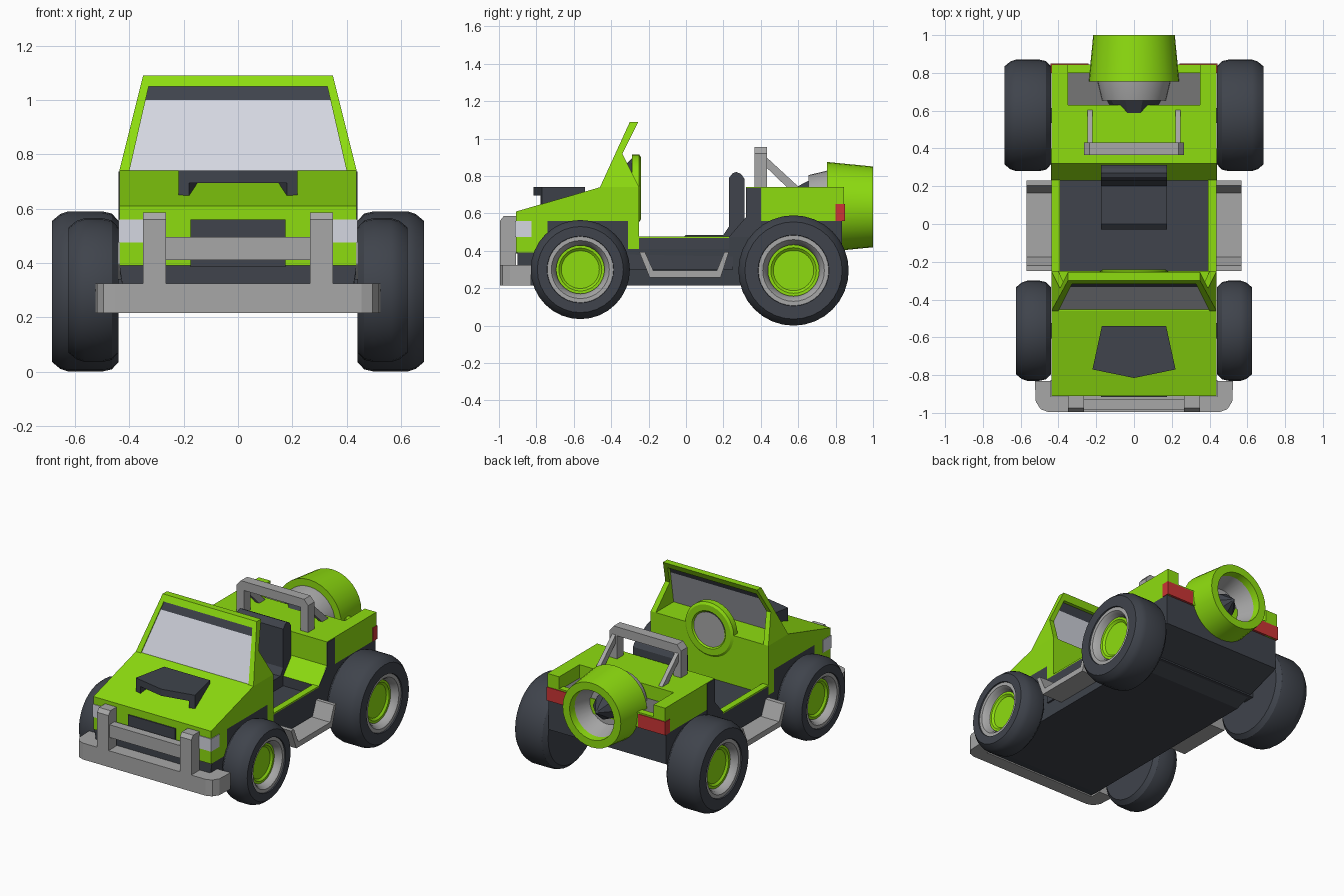
import bpy, bmesh, math
from mathutils import Vector

if "Cube" in bpy.data.objects:
    bpy.data.objects.remove(bpy.data.objects["Cube"])


def material(name, r, g, b):
    m = bpy.data.materials.new(name)
    m.use_nodes = True
    m.diffuse_color = (r, g, b, 1)
    m.node_tree.nodes["Principled BSDF"].inputs["Base Color"].default_value = (r, g, b, 1)
    return m


GREEN = material("lime_green", .27, .72, .005)
DARK = material("charcoal", .05, .057, .072)
GRAY = material("light_gray", .39, .39, .39)
MID = material("mid_gray", .18, .18, .18)
GLASS = material("pale_glass", .66, .68, .75)
RED = material("red", .6, .035, .035)


def finish(name, bm, mat, smooth=False):
    bmesh.ops.recalc_face_normals(bm, faces=bm.faces[:])
    me = bpy.data.meshes.new(name)
    bm.to_mesh(me)
    bm.free()
    me.materials.append(mat)
    ob = bpy.data.objects.new(name, me)
    bpy.context.collection.objects.link(ob)
    if smooth:
        me.shade_smooth()
        me.set_sharp_from_angle(angle=math.radians(28))
    return ob


def prism(name, pts, a, b, mat, axis="x", warp=None):
    """Extrude a closed outline along one axis from a to b."""
    place = {"x": lambda p, t: (t, p[0], p[1]),
             "y": lambda p, t: (p[0], t, p[1]),
             "z": lambda p, t: (p[0], p[1], t)}[axis]
    bm = bmesh.new()
    face = bm.faces.new([bm.verts.new(place(p, a)) for p in pts])
    ext = bmesh.ops.extrude_face_region(bm, geom=[face])
    step = Vector(place((0, 0), b - a))
    for v in ext["geom"]:
        if isinstance(v, bmesh.types.BMVert):
            v.co += step
    if warp:
        for v in bm.verts:
            v.co.x *= warp(v.co)
    return finish(name, bm, mat)


def box(name, x, y, z, mat):
    return prism(name, [(y[0], z[0]), (y[1], z[0]), (y[1], z[1]), (y[0], z[1])], *x, mat)


def lathe(name, profile, centre, axis, mat, n=32):
    """Spin (radius, position) pairs round an axis through centre."""
    bm = bmesh.new()
    c = Vector(centre)
    d = Vector((1, 0, 0)) if axis == "x" else Vector((0, 1, 0))
    u = Vector((0, 1, 0)) if axis == "x" else Vector((1, 0, 0))
    vs = [bm.verts.new(c + u * r + d * t) for r, t in profile]
    es = [bm.edges.new(e) for e in zip(vs, vs[1:])]
    bmesh.ops.spin(bm, geom=vs + es, cent=c, axis=d, angle=math.tau, steps=n)
    bmesh.ops.remove_doubles(bm, verts=bm.verts[:], dist=1e-4)
    return finish(name, bm, mat, True)


def mirrored(outline):
    return outline + [(-x, y) for x, y in reversed(outline)]


W = .437
SIDES = (("left", 1), ("right", -1))

# Chassis, with a lowered cabin floor and a rising tail
prism("chassis", [(-.9, .22), (-.9, .39), (-.74, .39), (-.74, .56), (-.31, .56), (-.31, .41),
                  (.23, .41), (.23, .475), (.31, .56), (.835, .56), (.835, .36), (.5, .215),
                  (-.85, .215)], -W, W, DARK, warp=lambda p: .94 if p.z < .3 else 1)

# Nose and bonnet
prism("front_body", [(-.91, .39), (-.91, .61), (-.46, .74), (-.25, .74), (-.25, .41), (-.31, .41),
                     (-.31, .56), (-.74, .56), (-.74, .39)], -W, W, GREEN)
box("grille", (-.175, .175), (-.917, -.9), (.385, .56), DARK)

# Bonnet scoop
prism("scoop_top", mirrored([(0, -.815), (.22, -.77), (.17, -.54)]), .695, .74, DARK, "z")
for side, s in SIDES:
    prism(side + "_scoop_leg", [(s * .22, -.77), (s * .17, -.54), (s * .135, -.54), (s * .18, -.778)],
          .64, .70, DARK, "z")

# Rear body around an open engine bay
prism("rear_body", [(.23, .475), (.32, .58), (.32, .74), (.63, .74), (.63, .56), (.31, .56)],
      -W, W, GREEN)
box("rear_wall", (-.36, .36), (.8, .845), (.56, .66), GREEN)
box("engine_bay_floor", (-.36, .36), (.63, .80), (.555, .65), MID)

# Windscreen frame leaning back and narrowing upward
def taper(p):
    return 1 - .2 * max(0, p.z - .74) / .35

def screen_y(z):
    return -.46 + (z - .74) * .457

prism("windscreen_top", [(screen_y(1.05), 1.05), (screen_y(1.09), 1.09), (-.255, 1.09), (-.275, 1.05)],
      -W, W, GREEN, warp=taper)
for name, lo, hi, mat in (("windscreen_glass", .735, 1.0, GLASS), ("windscreen_tint", 1.0, 1.055, DARK)):
    prism(name, [(screen_y(lo) + .008, lo), (screen_y(hi) + .008, hi),
                 (screen_y(hi) + .02, hi), (screen_y(lo) + .02, lo)], -.41, .41, mat, warp=taper)

for side, s in SIDES:
    prism(side + "_windscreen_pillar", [(-.46, .74), (-.30, 1.09), (-.255, 1.09), (-.34, .92), (-.25, .74)],
          s * .4, s * W, GREEN, warp=taper)
    # Body sides, lamps and sills
    box(side + "_rear_side", sorted((s * .35, s * W)), (.63, .845), (.56, .74), GREEN)
    prism(side + "_rear_dark_panel", [(.23, .475), (.32, .58), (.32, .737), (.4, .737), (.4, .475)],
          s * (W - .005), s * (W + .003), DARK)
    box(side + "_sill", (s * .393, s * W), (-.31, .25), (.3, .468), DARK)
    box(side + "_sill_trim", (s * .393, s * W), (-.26, .24), (.468, .477), GREEN)
    box(side + "_headlight", (s * .35, s * (W + .004)), (-.915, -.825), (.475, .56), GLASS)
    box(side + "_taillight", (s * .24, s * (W + .004)), (.80, .85), (.56, .65), RED)
    # Side step
    prism(side + "_step", [(-.25, .395), (-.195, .258), (.185, .258), (.23, .395), (.205, .395),
                           (.165, .295), (-.175, .295), (-.22, .395)], s * .42, s * .57, GRAY)
    # Bumper uprights
    prism(side + "_bumper_post", [(-.995, .3), (-.995, .56), (-.975, .585), (-.91, .585), (-.91, .3)],
          s * .265, s * .35, GRAY)
    # Roll bar braces
    prism(side + "_roll_bar_brace", [(.42, .91), (.42, .855), (.545, .735), (.61, .735)],
          s * .22, s * .247, GRAY)

# Bumper with rounded corners
prism("bumper", mirrored([(.455, -.995), (.495, -.98), (.52, -.94), (.525, -.83), (.42, -.83), (.42, -.905)]),
      .215, .325, GRAY, "z")
box("bumper_crossbar", (-.28, .28), (-.985, -.93), (.41, .495), GRAY)

# Roll bar hoop
prism("roll_bar", mirrored([(.265, .735), (.265, .92), (.235, .955)])[:3]
      + [(-.235, .955), (-.265, .92), (-.265, .735), (-.21, .735), (-.21, .895), (.21, .895), (.21, .735)],
      .365, .432, GRAY, "y")

# Seat
prism("seat", [(-.03, .4), (-.03, .46), (0, .485), (.2, .485), (.23, .53), (.23, .79), (.25, .815), (.27, .822),
               (.295, .81), (.312, .785), (.312, .4)], -.175, .175, DARK)

# Steering wheel
steer = (0, -.25, .735)
lathe("steering_wheel", [(.18, -.04), (.18, 0), (.165, .01), (.125, .01), (.11, -.01), (.11, -.04), (.18, -.04)],
      steer, "y", GREEN)
lathe("steering_disc", [(0, .003), (.115, .003)], steer, "y", GRAY)
lathe("steering_column", [(0, -.1), (.1, -.1), (.165, -.035), (0, -.035)], steer, "y", DARK)

# Engine at the back
jet = (0, 0, .635)
lathe("engine_nose", [(0, .515), (.07, .515), (.15, .66), (0, .66)], jet, "y", DARK, 10)
lathe("engine_casing", [(0, .655), (.17, .655), (.195, .76), (.195, .80)], jet, "y", GRAY)
lathe("engine_shroud", [(.19, .755), (.24, .755), (.216, 1), (.165, 1), (.16, .95)], jet, "y", GREEN)
lathe("engine_nozzle", [(.163, .96), (.12, .84), (0, .84)], jet, "y", GRAY)
lathe("engine_tail_cone", [(.085, .84), (.075, .88), (0, .96)], jet, "y", DARK, 8)

# Wheels: larger and wider at the back
for end, y, z, R, X, k in (("front", -.565, .3, .265, .625, .94), ("rear", .575, .295, .295, .685, 1)):
    box(end + "_axle", (-.5, .5), (y - .04, y + .04), (z - .04, z + .04), DARK)
    for side, s in SIDES:
        name = f"{end}_{side}_"
        c = (0, y, z)
        tyre = [(0, .44), (R - .035, .44), (R - .008, .465), (R, .5), (R, X - .06), (R - .01, X - .03),
                (R - .035, X), (.19 * k, X), (.185 * k, X - .02)]
        rim = [(.19 * k, X - .008), (.165 * k, X - .008), (.15 * k, X - .025), (.135 * k, X - .075)]
        hub = [(.138 * k, X - .05), (.122 * k, X - .05), (.108 * k, X - .062), (0, X - .062)]
        for part, prof, mat in (("tyre", tyre, DARK), ("rim", rim, GRAY), ("hub", hub, GREEN)):
            lathe(name + part, [(r, s * t) for r, t in prof], c, "x", mat)
